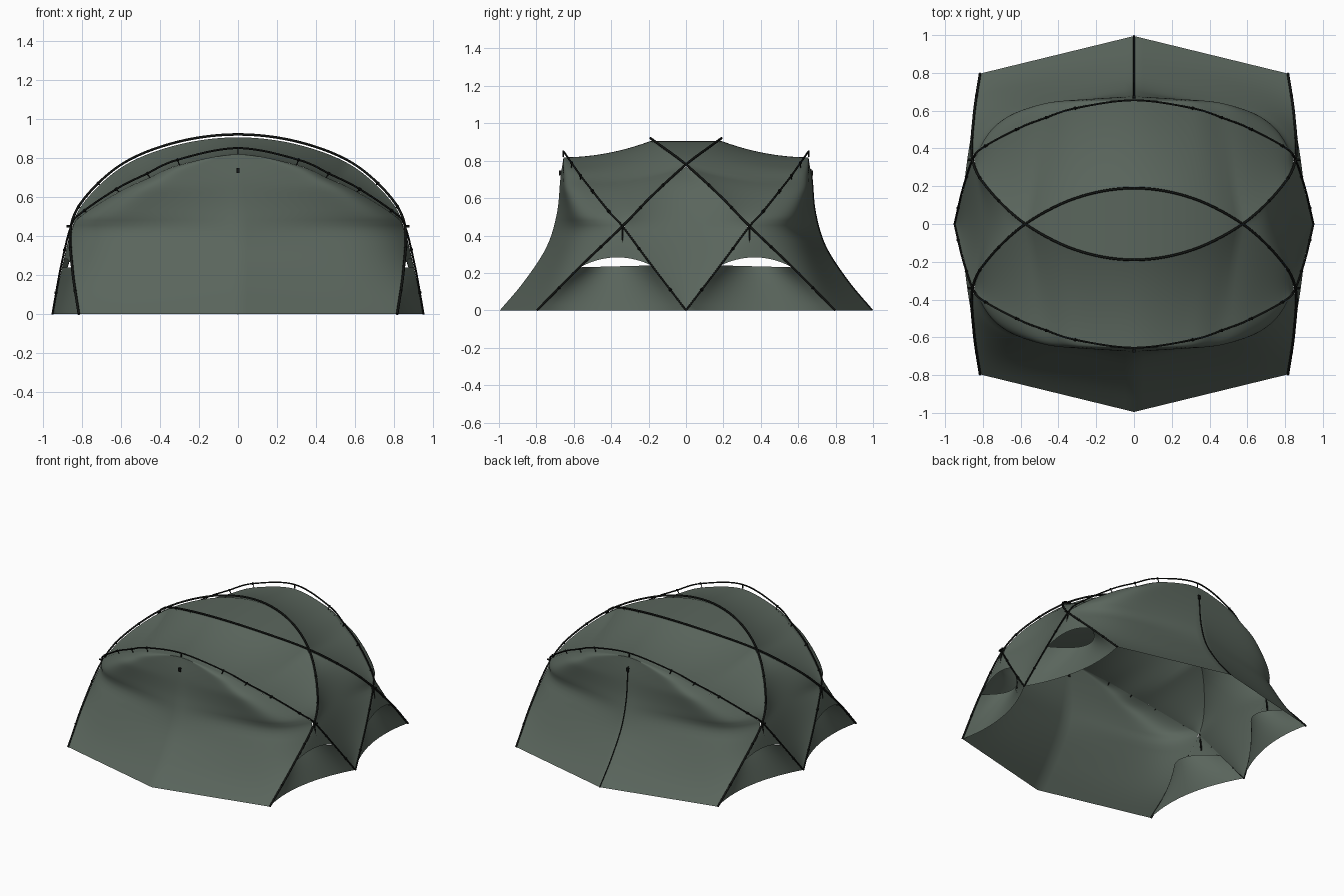
import bpy, bmesh, math
from mathutils import Vector, Matrix

if "Cube" in bpy.data.objects:
    bpy.data.objects.remove(bpy.data.objects["Cube"])


def material(name, rgb):
    m = bpy.data.materials.new(name)
    m.diffuse_color = (*rgb, 1)
    m.use_nodes = True
    m.node_tree.nodes["Principled BSDF"].inputs["Base Color"].default_value = m.diffuse_color
    return m


FABRIC = material("green_grey_fabric", (0.102, 0.131, 0.108))
BLACK = material("black", (0.006, 0.007, 0.006))


def spline(pts, n=14, arch=False):
    """Smooth curve through the points; an arch is level where it meets x = 0."""
    p = [Vector(q) for q in pts]
    last = Vector((-p[-2].x, p[-2].y, p[-2].z)) if arch else 2 * p[-1] - p[-2]
    p = [2 * p[0] - p[1]] + p + [last]
    out = []
    for i in range(1, len(p) - 2):
        a, b, c, d = p[i - 1:i + 3]
        for k in range(n):
            t = k / n
            out.append(0.5 * (2 * b + (c - a) * t + (2 * a - 5 * b + 4 * c - d) * t * t
                              + (3 * b - a - 3 * c + d) * t ** 3))
    return out + [p[-2]]


def at_z(curve, z):
    """Point of a rising curve at height z."""
    for a, b in zip(curve, curve[1:]):
        if z <= b.z:
            return a.lerp(b, max(0, (z - a.z) / max(b.z - a.z, 1e-6)))
    return curve[-1].copy()


def resample(curve, n):
    """Points at equal steps of length."""
    d = [0]
    for a, b in zip(curve, curve[1:]):
        d.append(d[-1] + (b - a).length)
    out, j = [], 0
    for i in range(n + 1):
        s = d[-1] * i / n
        while j < len(curve) - 2 and d[j + 1] < s:
            j += 1
        out.append(curve[j].lerp(curve[j + 1], min(1, (s - d[j]) / max(d[j + 1] - d[j], 1e-6))))
    return out


def flip_y(p):
    return Vector((p.x, -p.y, p.z))


def finish(name, bm, mat):
    me = bpy.data.meshes.new(name)
    bm.to_mesh(me)
    bm.free()
    me.materials.append(mat)
    ob = bpy.data.objects.new(name, me)
    bpy.context.collection.objects.link(ob)
    return ob


def sheet(name, rows):
    """Fabric panel for one quarter, mirrored to the other three."""
    bm = bmesh.new()
    g = [[bm.verts.new(p) for p in r] for r in rows]
    for r, s in zip(g, g[1:]):
        for i in range(len(r) - 1):
            bm.faces.new((r[i], r[i + 1], s[i + 1], s[i]))
    bmesh.ops.remove_doubles(bm, verts=bm.verts, dist=1e-4)
    bm.normal_update()
    if sum(f.normal.dot(f.calc_center_median() - Vector((0, 0, 0.2))) * f.calc_area() for f in bm.faces) < 0:
        bmesh.ops.reverse_faces(bm, faces=bm.faces)
    for f in bm.faces:
        f.smooth = True
    mod = finish(name, bm, FABRIC).modifiers.new("mirror", 'MIRROR')
    mod.use_axis = (True, True, False)
    mod.merge_threshold = 0.0005


def tube(name, pts, r):
    cu = bpy.data.curves.new(name, 'CURVE')
    cu.dimensions = '3D'
    cu.bevel_depth, cu.bevel_resolution, cu.use_fill_caps = r, 1, True
    sp = cu.splines.new('POLY')
    sp.points.add(len(pts) - 1)
    for q, p in zip(sp.points, pts):
        q.co = (*p, 1)
    cu.materials.append(BLACK)
    bpy.context.collection.objects.link(bpy.data.objects.new(name, cu))


# Right halves of the two pole shapes
main = spline([(.815, -.797, 0), (.848, -.57, .23), (.855, -.34, .45), (.772, -.185, .61),
               (.575, 0, .78), (.3, .14, .884), (0, .19, .92)], arch=True)
end = spline([(.95, 0, 0), (.908, -.18, .235), (.855, -.34, .45), (.80, -.405, .52), (.615, -.505, .645),
              (.475, -.56, .715), (.31, -.613, .79), (0, -.655, .85)], arch=True)


def inset(p, extra):
    """Fabric edge hanging just inside a pole."""
    n = Vector((p.x, 0, p.z)).normalized()
    g = 0.003 + 0.013 * p.z + extra * max(0, p.z - .45) / .4
    q = p - n * g
    return Vector((q.x if p.x > 1e-5 else 0, p.y, max(0, q.z) if p.z > 0.02 else p.z))


main_f = [inset(p, 0) for p in main]
end_f = [inset(p, .018) for p in end]
CROSS, TOP = 28, 56                      # samples where the poles cross
zc, zt, za = main_f[CROSS].z, main_f[TOP].z, end_f[-1].z

# Poles
for sy, where in ((1, "front"), (-1, "back")):
    for nm, half, r in (("main_pole", main, .0068), ("end_pole", end, .0052)):
        full = half + [Vector((-p.x, p.y, p.z)) for p in reversed(half[:-1])]
        tube(f"{nm}_{where}", [Vector((p.x, p.y * sy, p.z)) for p in full], r)

# Roof lens between the main poles
sheet("roof_centre", [[Vector((p.x, -p.y * k / 4, p.z)) for k in range(5)] for p in main_f[TOP:]])

# Sagging roof panels out to the end poles
back = resample(main_f[CROSS:TOP] + [flip_y(p) for p in main_f[TOP:]], 40)
front = resample(end_f[CROSS:], 40)
rows = []
for a, b in zip(back, front):
    n = Vector((a.x * .7, 0, a.z)).normalized()
    sag = 0.045 * (b - a).length
    rows.append([a.lerp(b, k / 12) - n * sag * 4 * (k / 12) * (1 - k / 12) for k in range(13)])
for p in rows[-1]:
    p.x = 0
sheet("roof_panel", rows)

# Diamond side panels
mid = spline([(.947, 0, 0), (.885, 0, .2), (.80, 0, .45), (.70, 0, .65), main_f[TOP]])
rows = []
for i in range(33):
    z = zt * i / 32
    e = at_z(end_f if z < zc else main_f, z)
    c = at_z(mid, z)
    rows.append([Vector((c.x + (e.x - c.x) * (k / 10) ** 2, e.y * k / 10, z)) for k in range(11)])
sheet("side_panel", rows)

# End walls: flared at the ground, creased in the middle, tucked under the end poles
wall = spline([(0, -.995, 0), (0, -.865, .155), (0, -.745, .34), (0, -.69, .52), (0, -.672, .70), end_f[-1]])
rows = []
for i in range(41):
    z = za * math.sin(math.pi / 2 * i / 40)
    e = at_z(main_f if z < zc else end_f, z)
    c = at_z(wall, z)
    w = min(1, z / .4)
    w = w * w * (3 - 2 * w)
    h = min(1, max(0, (z - .4) / .25))
    lin, power = .5 - .28 * h, 8 + 5 * h
    row = []
    for k in range(29):
        u = math.sin(math.pi / 2 * k / 28)
        f = (1 - w) * u + w * (lin * u + (1 - lin) * u ** power)
        row.append(Vector((e.x * u, c.y + (e.y - c.y) * f, z)))
    rows.append(row)
sheet("end_wall", rows)

# Vent skirts leaning inward and hoods over them at the sides
skirt, hood = [], []
for j in range(9):
    t = j / 8
    a, b = at_z(main_f, .23 * t), at_z(end_f, .24 * t)
    c, d = at_z(main_f, .23 + (zc - .23) * t), at_z(end_f, .24 + (zc - .24) * t)
    r, h = [], []
    for k in range(15):
        v = k / 14
        bow = 4 * v * (1 - v)
        r.append(a.lerp(b, v) - Vector(((.08 + .07 * t) * bow, 0, 0)))
        h.append(c.lerp(d, v) + Vector((.006 * (1 - t) * bow, 0, .048 * (1 - t) * bow)))
    skirt.append(r)
    hood.append(h)
sheet("vent_skirt", skirt)
sheet("vent_hood", hood)

# Zip seam down the back wall
tube("back_zip", [flip_y(p) + Vector((0, .002, 0)) for p in wall if p.z < .76], .004)


def rod(bm, a, b, r):
    d = b - a
    m = Matrix.Translation((a + b) / 2) @ d.to_track_quat('Z', 'Y').to_matrix().to_4x4()
    bmesh.ops.create_cone(bm, cap_ends=True, segments=6, radius1=r, radius2=r, depth=d.length, matrix=m)


# Clips between poles and fabric, vent straps and hubs at the crossings
clips, straps = bmesh.new(), bmesh.new()
for sx in (1, -1):
    for sy in (1, -1):
        s = Vector((sx, sy, 1))
        for pole, zs, ex in ((main, (.12, .34, .55, .67), 0), (end, (.11, .33, .53, .64, .72, .79), .05)):
            for z in zs:
                p = at_z(pole, z)
                rod(clips, p * s, inset(p, ex) * s, .003)
                bmesh.ops.create_icosphere(clips, subdivisions=1, radius=.010, matrix=Matrix.Translation(p * s))
        c = main[CROSS]
        rod(straps, c * s, Vector((c.x + .012, c.y, .335)) * s, .006)
        rod(straps, c * s, Vector((c.x + .024, c.y, c.z)) * s, .007)
for sy in (1, -1):
    p = Vector((0, end[-1].y * sy, end[-1].z))
    rod(clips, p, p - Vector((0, 0, .03)), .004)
finish("pole_clips", clips, BLACK)
finish("vent_straps", straps, BLACK)

# Small toggles at the top of the end walls
toggles = bmesh.new()
for sy in (1, -1):
    m = Matrix.Translation((0, .671 * sy, .735)) @ Matrix.Diagonal((.016, .016, .026, 1))
    bmesh.ops.create_cube(toggles, size=1, matrix=m)
finish("wall_toggles", toggles, BLACK)
